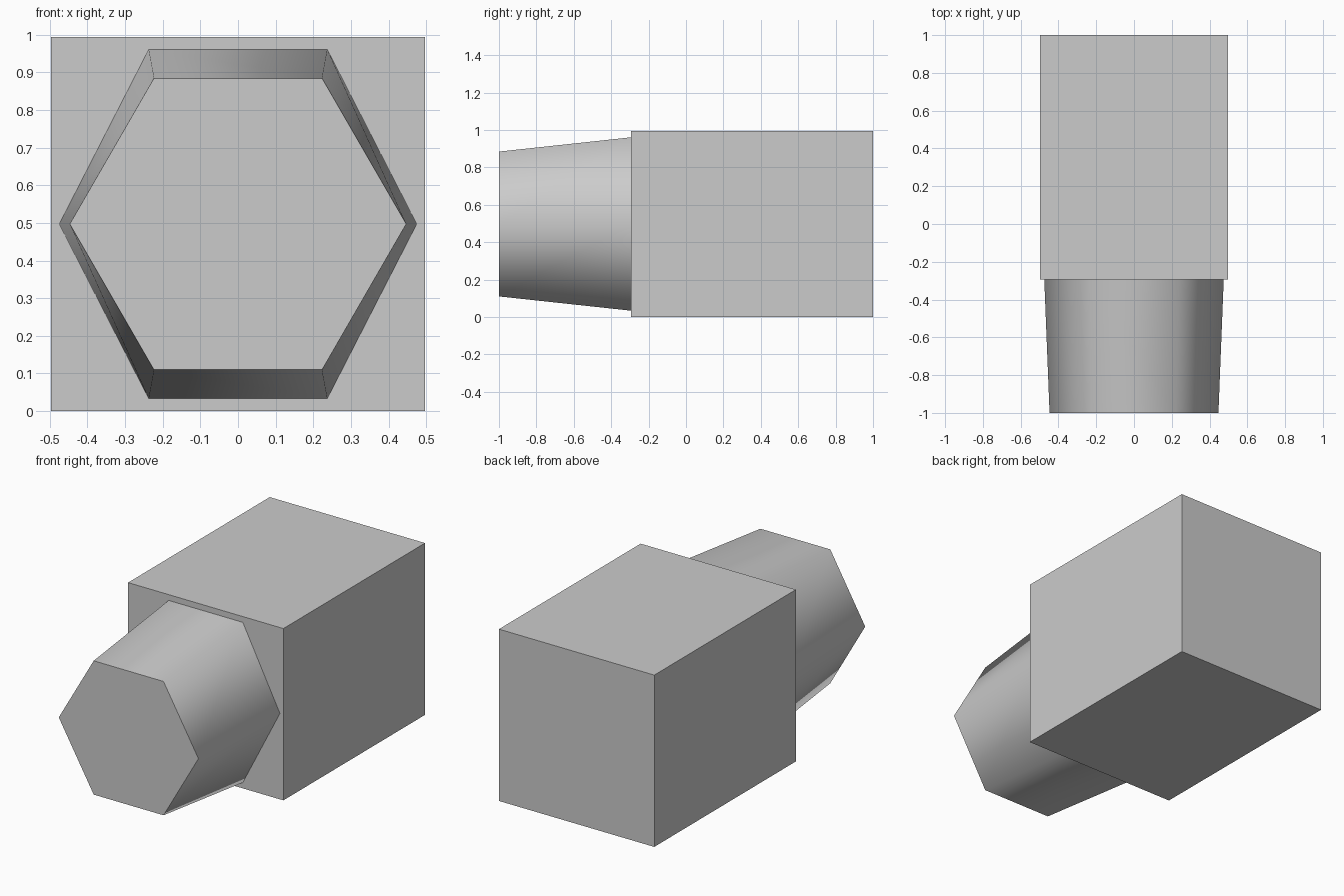
import bpy, bmesh
from math import cos, sin, pi

cube = bpy.data.objects.get("Cube")
if cube:
    bpy.data.objects.remove(cube)

HALF = 0.497       # half width and centre height
JOIN_Y = -0.295    # where the block meets the spigot

grey = bpy.data.materials.new("plain grey")
grey.use_nodes = True
colour = (0.6, 0.6, 0.6, 1)
grey.diffuse_color = colour
grey.node_tree.nodes["Principled BSDF"].inputs["Base Color"].default_value = colour


def add_object(name, bm):
    bmesh.ops.recalc_face_normals(bm, faces=bm.faces)
    mesh = bpy.data.meshes.new(name)
    bm.to_mesh(mesh)
    bm.free()
    mesh.materials.append(grey)
    obj = bpy.data.objects.new(name, mesh)
    bpy.context.collection.objects.link(obj)
    return obj


# Rectangular block at the back
bm = bmesh.new()
bmesh.ops.create_cube(bm, size=1)
bmesh.ops.scale(bm, vec=(2 * HALF, 1 - JOIN_Y, 2 * HALF), verts=bm.verts)
bmesh.ops.translate(bm, vec=(0, (1 + JOIN_Y) / 2, HALF), verts=bm.verts)
add_object("block", bm)


# Tapered six-sided spigot at the front
def hexagon(bm, y, rx, rz):
    return [bm.verts.new((rx * cos(i * pi / 3), y, HALF + rz * sin(i * pi / 3)))
            for i in range(6)]


bm = bmesh.new()
front = hexagon(bm, -1, 0.447, 0.447)
back = hexagon(bm, JOIN_Y, 0.475, 0.535)
caps = [bm.faces.new(front), bm.faces.new(back)]
for i in range(6):
    j = (i + 1) % 6
    bm.faces.new((front[i], front[j], back[j], back[i])).smooth = True
# Flat ends with sharp rims, sides shaded as one round surface
for cap in caps:
    for edge in cap.edges:
        edge.smooth = False
add_object("hexagonal_spigot", bm)
